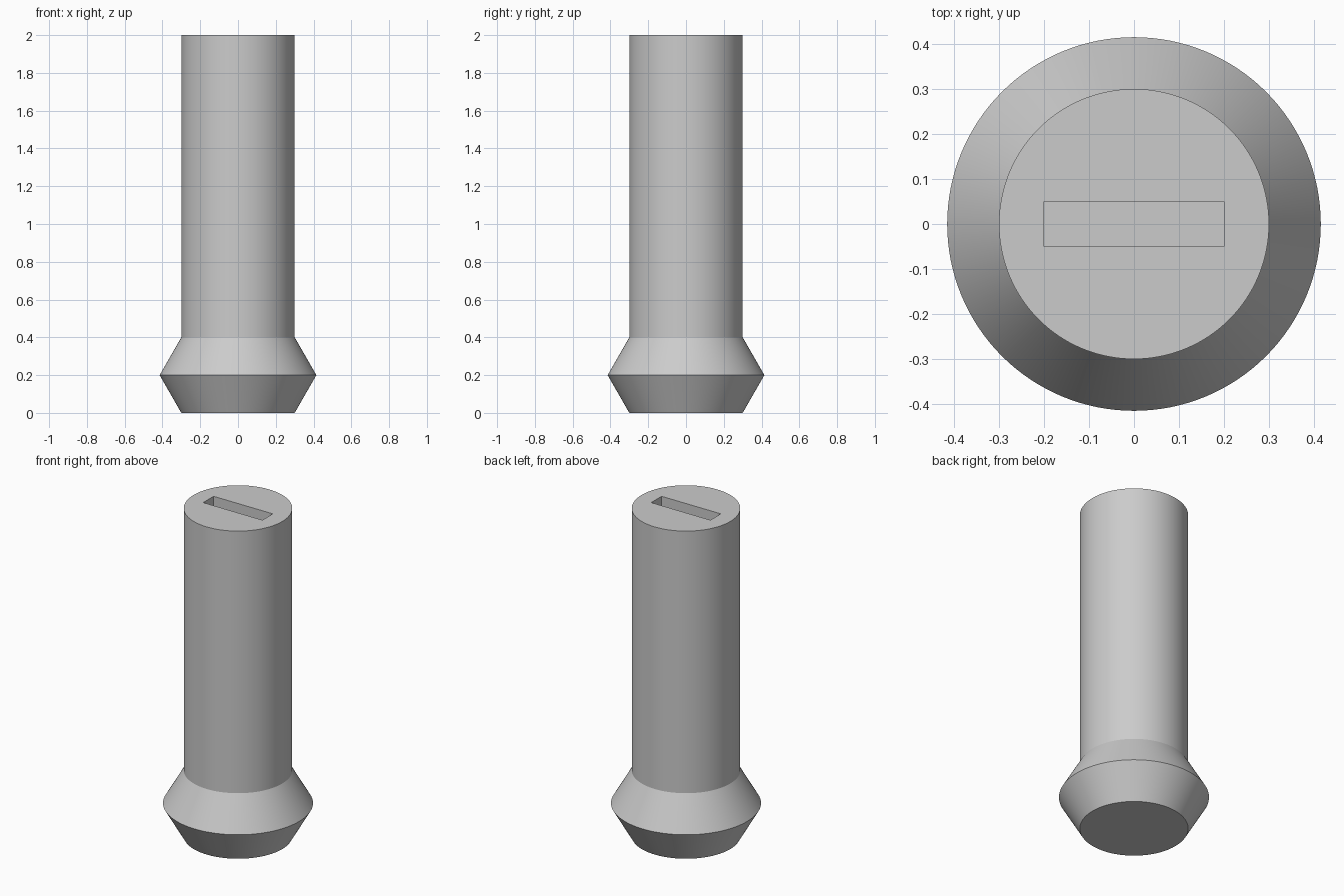
import bpy
import bmesh
import math

cube = bpy.data.objects.get("Cube")
if cube:
    bpy.data.objects.remove(cube, do_unlink=True)

SIDES = 128
RADIUS, FLARE = 0.3, 0.415
HEIGHT = 2.0
SLOT_X, SLOT_Y, SLOT_DEPTH = 0.2, 0.05, 0.2

grey = bpy.data.materials.new("plain grey")
colour = (0.6, 0.6, 0.6, 1)
grey.use_nodes = True
grey.diffuse_color = colour
grey.node_tree.nodes["Principled BSDF"].inputs["Base Color"].default_value = colour

bm = bmesh.new()


def ring(radius, z):
    return [bm.verts.new((radius * math.cos(a), radius * math.sin(a), z))
            for a in (2 * math.pi * i / SIDES for i in range(SIDES))]


def bridge(lower, upper):
    n = len(lower)
    for i in range(n):
        j = (i + 1) % n
        bm.faces.new((lower[i], lower[j], upper[j], upper[i]))


# Round shaft with a double-cone collar at the foot
profile = [(RADIUS, 0), (FLARE, 0.2), (RADIUS, 0.4), (RADIUS, HEIGHT)]
rings = [ring(r, z) for r, z in profile]
for lower, upper in zip(rings, rings[1:]):
    bridge(lower, upper)
bm.faces.new(rings[0][::-1])

# Flat top, split into four sectors around the slot mouth
corners = [(SLOT_X, SLOT_Y), (-SLOT_X, SLOT_Y), (-SLOT_X, -SLOT_Y), (SLOT_X, -SLOT_Y)]
mouth = [bm.verts.new((x, y, HEIGHT)) for x, y in corners]
floor = [bm.verts.new((x, y, HEIGHT - SLOT_DEPTH)) for x, y in corners]
rim = rings[-1]
quarter = SIDES // 4
for k in range(4):
    start = k * quarter + SIDES // 8
    arc = [rim[(start + i) % SIDES] for i in range(quarter + 1)]
    bm.faces.new(arc + [mouth[(k + 1) % 4], mouth[k]])

# Slot walls and floor
bridge(mouth, floor)
bm.faces.new(floor)

bmesh.ops.recalc_face_normals(bm, faces=bm.faces)
mesh = bpy.data.meshes.new("slotted_pin")
bm.to_mesh(mesh)
bm.free()
mesh.materials.append(grey)
pin = bpy.data.objects.new("slotted_pin", mesh)
bpy.context.collection.objects.link(pin)

bpy.context.view_layer.objects.active = pin
pin.select_set(True)
bpy.ops.object.shade_smooth_by_angle(angle=math.radians(25))
